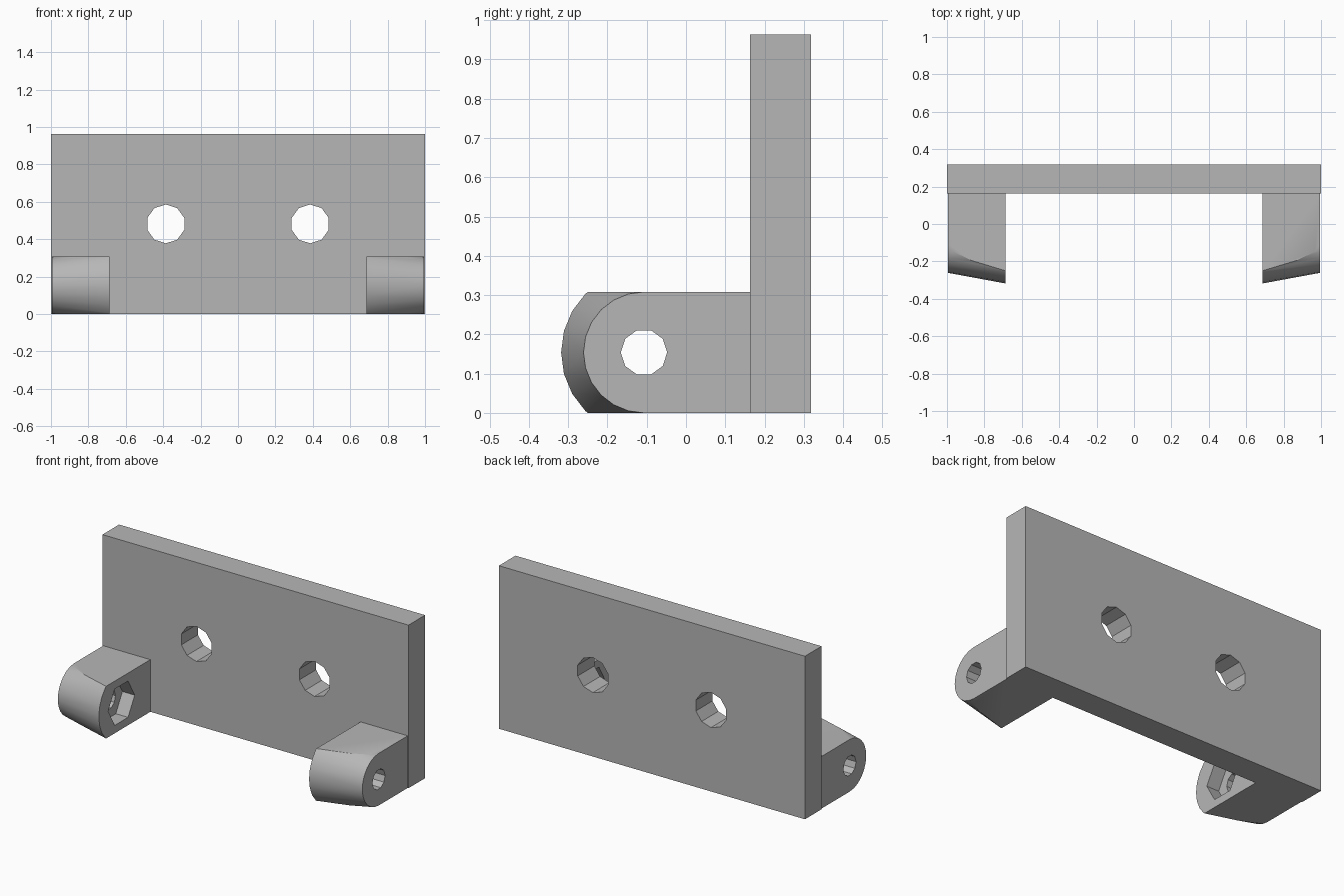
import bpy, bmesh
from math import cos, sin, pi

if "Cube" in bpy.data.objects:
    bpy.data.objects.remove(bpy.data.objects["Cube"], do_unlink=True)

grey = bpy.data.materials.new("plain grey")
grey.use_nodes = True
grey.diffuse_color = (0.47, 0.47, 0.47, 1)
grey.node_tree.nodes["Principled BSDF"].inputs["Base Color"].default_value = grey.diffuse_color

WIDTH, HEIGHT = 2.0, 0.963
FRONT, BACK = 0.163, 0.318          # plate faces along y
LUG_IN, LUG_OUT, LUG_H = 0.687, 0.995, 0.308
PIN_Y, PIN_Z = -0.107, LUG_H / 2    # hinge pin axis


def ring(axis, pos, radius, sides, start=0.0):
    """Regular polygon about an x or y axis through pos."""
    pts = []
    for i in range(sides):
        a = start + 2 * pi * i / sides
        u, v = radius * cos(a), radius * sin(a)
        x, y, z = pos
        pts.append((x, y + u, z + v) if axis == "x" else (x + u, y, z + v))
    return pts


def hull(name, points, zmin=None, zmax=None):
    """Convex solid around points, optionally trimmed flat at top and bottom."""
    bm = bmesh.new()
    for p in points:
        bm.verts.new(p)
    bmesh.ops.convex_hull(bm, input=bm.verts)
    for z, n in ((zmin, -1), (zmax, 1)):
        if z is not None:
            bmesh.ops.bisect_plane(bm, geom=bm.verts[:] + bm.edges[:] + bm.faces[:], dist=1e-5,
                                   plane_co=(0, 0, z), plane_no=(0, 0, n), clear_outer=True)
            bmesh.ops.holes_fill(bm, edges=[e for e in bm.edges if e.is_boundary])
    bmesh.ops.remove_doubles(bm, verts=bm.verts, dist=1e-5)
    bmesh.ops.dissolve_limit(bm, angle_limit=0.005, verts=bm.verts, edges=bm.edges)
    bmesh.ops.recalc_face_normals(bm, faces=bm.faces)
    mesh = bpy.data.meshes.new(name)
    bm.to_mesh(mesh)
    bm.free()
    mesh.materials.append(grey)
    obj = bpy.data.objects.new(name, mesh)
    bpy.context.collection.objects.link(obj)
    return obj


def select(obj):
    bpy.ops.object.select_all(action="DESELECT")
    obj.select_set(True)
    bpy.context.view_layer.objects.active = obj


def cut(obj, points):
    cutter = hull("cutter", points)
    mod = obj.modifiers.new("hole", "BOOLEAN")
    mod.operation, mod.solver, mod.object = "DIFFERENCE", "EXACT", cutter
    select(obj)
    bpy.ops.object.modifier_apply(modifier=mod.name)
    bpy.data.objects.remove(cutter, do_unlink=True)


# Back plate with two ten-sided screw holes
plate = hull("back_plate", [(x, y, z) for x in (-WIDTH / 2, WIDTH / 2)
                            for y in (FRONT, BACK) for z in (0, HEIGHT)])
for s in (-1, 1):
    cut(plate, [p for y in (0, 0.5) for p in ring("y", (s * 0.386, y, HEIGHT / 2), 0.104, 10, pi / 2)])

# Hinge lugs: tapered round nose trimmed to the lug height
for s, side in ((-1, "right"), (1, "left")):
    inner, outer = s * LUG_IN, s * LUG_OUT
    points = ring("x", (inner, PIN_Y, PIN_Z), 0.211, 24)
    points += ring("x", (outer, PIN_Y, PIN_Z), PIN_Z, 24)
    points += [(x, FRONT, z) for x in (inner, outer) for z in (0, LUG_H)]
    lug = hull(side + "_hinge_lug", points, 0, LUG_H)
    # Pin hole, then hexagonal nut pocket on the inner face
    cut(lug, [p for x in (0.5, 1.2) for p in ring("x", (s * x, PIN_Y, PIN_Z), 0.059, 10)])
    cut(lug, [p for x in (0.5, LUG_IN + 0.08) for p in ring("x", (s * x, PIN_Y, PIN_Z), 0.124, 6)])
    select(lug)
    bpy.ops.object.shade_smooth_by_angle(angle=pi / 8)
